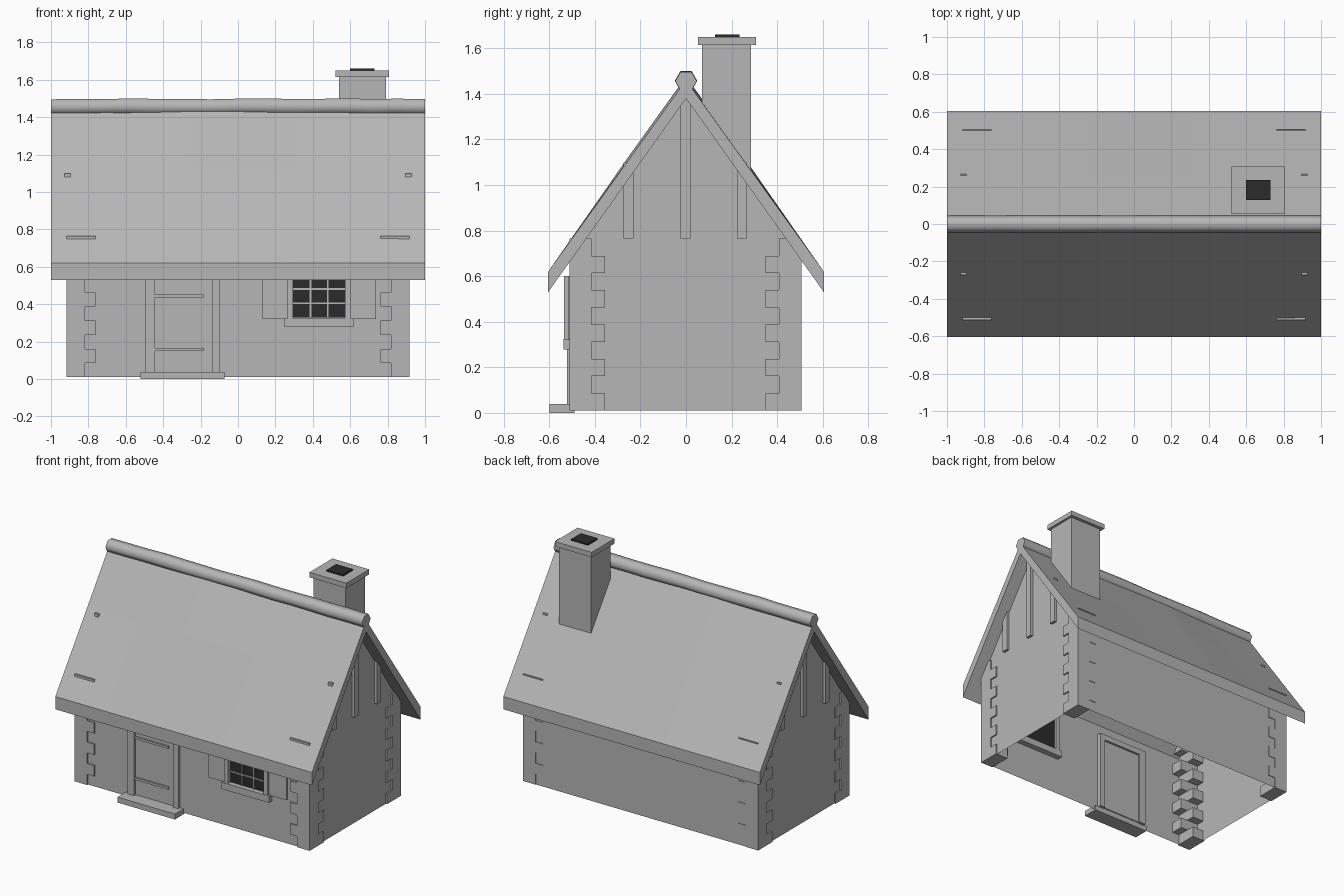
import bpy, bmesh, math, random
from mathutils import Vector

random.seed(4)
if "Cube" in bpy.data.objects:
    bpy.data.objects.remove(bpy.data.objects["Cube"])


def material(name, value):
    m = bpy.data.materials.new(name)
    m.use_nodes = True
    colour = (value, value, value, 1)
    m.diffuse_color = colour
    m.node_tree.nodes["Principled BSDF"].inputs["Base Color"].default_value = colour
    return m


GREY = material("stone_grey", 0.47)
DARK = material("soot_black", 0.024)


def finish(name, bm, mat=GREY):
    mesh = bpy.data.meshes.new(name)
    bm.to_mesh(mesh)
    bm.free()
    mesh.materials.append(mat)
    ob = bpy.data.objects.new(name, mesh)
    bpy.context.collection.objects.link(ob)
    return ob


def boxes(name, spans, mat=GREY):
    """One object made of boxes, each given as (x0, x1, y0, y1, z0, z1)."""
    bm = bmesh.new()
    for x0, x1, y0, y1, z0, z1 in spans:
        lo, hi = Vector((x0, y0, z0)), Vector((x1, y1, z1))
        for v in bmesh.ops.create_cube(bm, size=1)["verts"]:
            v.co = (lo + hi) / 2 + v.co * (hi - lo)
    return finish(name, bm, mat)


def loft(name, sections, closed=True, smooth=False):
    """Join (x, y-z profile) sections along x; the open form leaves out the last side."""
    bm = bmesh.new()
    rings = [[bm.verts.new((x, y, z)) for y, z in profile] for x, profile in sections]
    n = len(rings[0])
    for a, b in zip(rings, rings[1:]):
        for i in range(n if closed else n - 1):
            j = (i + 1) % n
            bm.faces.new((a[i], a[j], b[j], b[i])).smooth = smooth
    for ring in (rings[0], rings[-1]):
        bm.faces.new(ring)
    bmesh.ops.recalc_face_normals(bm, faces=bm.faces)
    return finish(name, bm)


# Walls: an open-bottomed shell with gable ends
WX, WY, BASE = 0.907, 0.502, 0.01
gable = [(WY, BASE), (WY, 0.74), (0, 1.42), (-WY, 0.74), (-WY, BASE)]
loft("walls", [(-WX, gable), (WX, gable)], closed=False)


# Roof: two thick slopes with vertical eave faces, swelling a little mid-length
def roof_profile(bulge):
    mid = 1.112 + bulge
    return [(0.605, 0.53), (0.605, 0.62), (0.25, mid), (0, 1.46 + bulge), (-0.25, mid),
            (-0.605, 0.62), (-0.605, 0.53), (0, 1.38)]


loft("roof", [(x, roof_profile(b)) for x, b in
              ((-1, 0), (-0.6, 0.003), (-0.25, 0.016), (0.3, 0.006), (1, 0))])

# Ridge roll: a slightly uneven six-sided log
ridge = []
for i in range(15):
    r, dz = 0.047 + random.uniform(-0.001, 0.002), random.uniform(-0.002, 0.002)
    angles = [math.radians(30 + 60 * k) for k in range(6)]
    ridge.append((-1 + i / 7, [(r * math.sin(a), 1.457 + dz + r * math.cos(a)) for a in angles]))
loft("ridge_roll", ridge, smooth=True)

# Corner stones: interlocking blocks, long one way then the other
QX, QY, COURSE = 0.917, 0.509, 0.0755
stones = []
for sx in (-1, 1):
    for sy in (-1, 1):
        for i in range(10):
            lx, ly = (0.1, 0.157) if i % 2 == 0 else (0.155, 0.098)
            xs = sorted((sx * QX, sx * (QX - lx)))
            ys = sorted((sy * QY - 0.003, sy * (QY - ly) - 0.003))
            z = BASE + i * COURSE
            stones.append((*xs, *ys, z, z + COURSE))
boxes("corner_stones", stones)

# Gable timbers on both ends
timbers = []
for sx in (-1, 1):
    xs = sorted((sx * 0.895, sx * 0.927))
    for y, top in ((-0.252, 1.1), (-0.003, 1.39), (0.246, 1.1)):
        timbers.append((*xs, y - 0.022, y + 0.022, 0.765, top))
boxes("gable_timbers", timbers)

# Chimney
boxes("chimney_stack", [(0.54, 0.79, 0.07, 0.285, 0.98, 1.615)])
boxes("chimney_cap", [(0.52, 0.807, 0.053, 0.308, 1.615, 1.65)])
boxes("chimney_flue", [(0.6, 0.73, 0.127, 0.235, 1.64, 1.66)], DARK)

# Door with frame, battens and step
boxes("door_panel", [(-0.445, -0.14, -0.507, -0.485, 0.04, 0.57)])
boxes("door_battens", [(-0.444, -0.182, -0.519, -0.5, z, z + 0.016) for z in (0.15, 0.437)])
boxes("door_frame", [(-0.495, -0.445, -0.522, -0.47, 0.035, 0.6),
                     (-0.14, -0.1, -0.522, -0.47, 0.035, 0.6),
                     (-0.445, -0.14, -0.522, -0.47, 0.56, 0.6)])
boxes("door_step", [(-0.52, -0.072, -0.6, -0.49, 0, 0.038)])

# Window with frame, bars, sill and shutters
boxes("window_glass", [(0.293, 0.575, -0.507, -0.48, 0.328, 0.56)], DARK)
boxes("window_frame", [(0.265, 0.295, -0.535, -0.465, 0.325, 0.6),
                       (0.573, 0.603, -0.535, -0.465, 0.325, 0.6),
                       (0.295, 0.573, -0.535, -0.465, 0.56, 0.6)])
boxes("window_bars", [(x - 0.005, x + 0.005, -0.515, -0.505, 0.328, 0.56) for x in (0.388, 0.48)]
      + [(0.295, 0.573, -0.515, -0.505, z - 0.005, z + 0.005) for z in (0.405, 0.482)])
boxes("window_sill", [(0.249, 0.617, -0.538, -0.46, 0.278, 0.325)])
boxes("window_shutters", [(0.13, 0.265, -0.516, -0.503, 0.32, 0.6),
                          (0.603, 0.738, -0.516, -0.503, 0.32, 0.6)])
